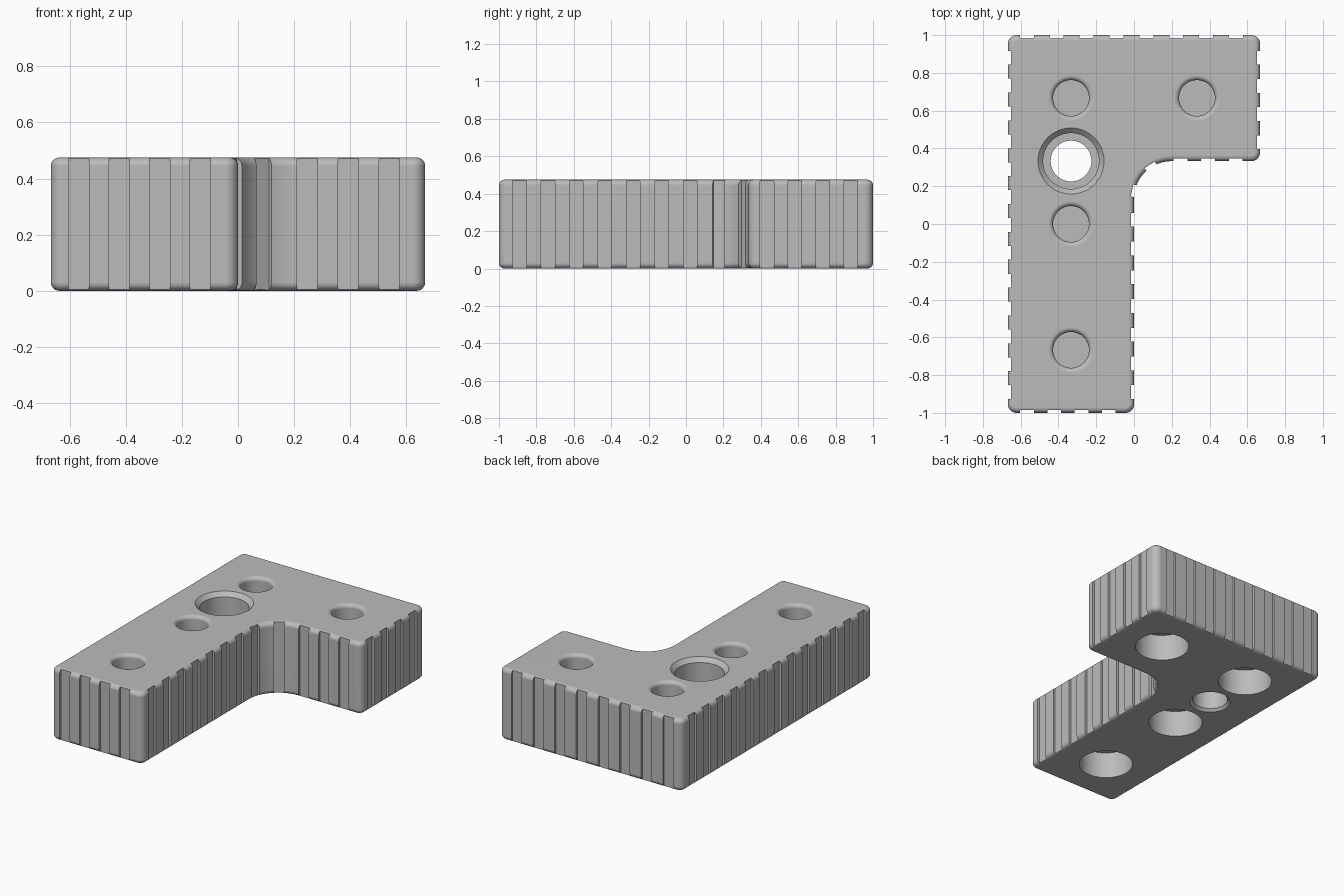
import bpy, bmesh
from math import cos, sin, pi, radians
from mathutils import Matrix, Vector

cube = bpy.data.objects.get("Cube")
if cube:
    bpy.data.objects.remove(cube, do_unlink=True)

HEIGHT, HALF_W, HALF_L = 0.475, 0.667, 1.0
ARM_Y = 0.333          # inner edge of the short arm
CORNER, EDGE, FILLET = 0.045, 0.03, 0.2
GROOVE_W, GROOVE_D = 0.073, 0.015


def skin(bm, loops):
    """Bridge a stack of equal loops and cap both ends."""
    rings = [[bm.verts.new(p) for p in loop] for loop in loops]
    n = len(rings[0])
    for a, b in zip(rings, rings[1:]):
        for i in range(n):
            j = (i + 1) % n
            bm.faces.new((a[i], a[j], b[j], b[i]))
    bm.faces.new(rings[0][::-1])
    bm.faces.new(rings[-1])


def make_object(name, bm):
    bmesh.ops.recalc_face_normals(bm, faces=bm.faces)
    mesh = bpy.data.meshes.new(name)
    bm.to_mesh(mesh)
    bm.free()
    obj = bpy.data.objects.new(name, mesh)
    bpy.context.collection.objects.link(obj)
    return obj


def outline(inset, z):
    """L-shaped outline with rounded corners, shrunk by the inset."""
    c, r = CORNER, CORNER - inset
    arcs = [(-HALF_W + c, -HALF_L + c, 180, 270, r),
            (-c, -HALF_L + c, 270, 360, r),
            (FILLET, ARM_Y - FILLET, 180, 90, FILLET + inset),
            (HALF_W - c, ARM_Y + c, 270, 360, r),
            (HALF_W - c, HALF_L - c, 0, 90, r),
            (-HALF_W + c, HALF_L - c, 90, 180, r)]
    points = []
    for x, y, a0, a1, rad in arcs:
        steps = 12
        for i in range(steps + 1):
            a = radians(a0 + (a1 - a0) * i / steps)
            points.append((x + rad * cos(a), y + rad * sin(a), z))
    return points


# Body with rounded top and bottom rims
bm = bmesh.new()
quarter = [i * pi / 12 for i in range(7)]
rim = [(EDGE * (1 - sin(a)), EDGE * (1 - cos(a))) for a in quarter]
layers = [outline(d, z) for d, z in rim]
layers += [outline(d, HEIGHT - z) for d, z in reversed(rim)]
skin(bm, layers)
body = make_object("l_shaped_block", bm)

# Grip grooves, as boxes along every side
cut = bmesh.new()


def groove(x, y, angle, width=GROOVE_W):
    reach = 0.06
    place = (Matrix.Translation((x, y, HEIGHT / 2)) @ Matrix.Rotation(radians(angle), 4, 'Z')
             @ Matrix.Translation((reach / 2 - GROOVE_D, 0, 0))
             @ Matrix.Diagonal((reach, width, HEIGHT * 2, 1)))
    bmesh.ops.create_cube(cut, size=1, matrix=place)


def groove_row(start, end, count, angle):
    a, b = Vector(start), Vector(end)
    for i in range(count):
        p = a.lerp(b, i / (count - 1))
        groove(p.x, p.y, angle)


groove_row((-HALF_W, -0.89), (-HALF_W, 0.88), 13, 180)
groove_row((HALF_W, 0.433), (HALF_W, 0.88), 4, 0)
groove_row((0, -0.89), (0, 0.022), 7, 0)
groove_row((-0.567, -HALF_L), (-0.134, -HALF_L), 4, -90)
groove_row((-0.567, HALF_L), (0.54, HALF_L), 8, 90)
groove_row((0.246, ARM_Y), (0.539, ARM_Y), 3, -90)
for a in (168, 123):
    t = radians(a)
    groove(FILLET + FILLET * cos(t), ARM_Y - FILLET + FILLET * sin(t), a + 180, 0.064)


# Round holes, as turned profiles
def turned(x, y, profile, sides=48):
    skin(cut, [[(x + r * cos(2 * pi * i / sides), y + r * sin(2 * pi * i / sides), z)
                for i in range(sides)] for r, z in profile])


SOCKET_R, SOCKET_RIM = 0.095, 0.025
socket = [(SOCKET_R, HEIGHT - 0.18)]
socket += [(SOCKET_R + SOCKET_RIM * (1 - cos(a)), HEIGHT - SOCKET_RIM * (1 - sin(a)))
           for a in quarter]
socket.append((SOCKET_R + SOCKET_RIM, HEIGHT + 0.1))
pocket = [(0.165, -0.1), (0.165, 0.175)]
for x, y in ((-1, 2), (1, 2), (-1, 0), (-1, -2)):
    turned(x / 3, y / 3, socket)
    turned(x / 3, y / 3, pocket)

# Stepped through hole with chamfered ends
turned(-1 / 3, 1 / 3, [(0.125, -0.1), (0.125, 0), (0.108, 0.017), (0.108, 0.2), (0.148, 0.2),
                       (0.148, HEIGHT - 0.027), (0.175, HEIGHT), (0.175, HEIGHT + 0.1)])
cutter = make_object("groove_and_hole_cutter", cut)
cutter.hide_render = True

# Carve, then remove the cutter
mod = body.modifiers.new("carve", 'BOOLEAN')
mod.operation, mod.solver, mod.object = 'DIFFERENCE', 'EXACT', cutter
graph = bpy.context.evaluated_depsgraph_get()
carved = bpy.data.meshes.new_from_object(body.evaluated_get(graph))
body.modifiers.clear()
body.data = carved
bpy.data.objects.remove(cutter, do_unlink=True)

# Grey plastic
grey = bpy.data.materials.new("plain_grey")
grey.use_nodes = True
colour = (0.5, 0.5, 0.5, 1)
grey.diffuse_color = colour
grey.node_tree.nodes["Principled BSDF"].inputs["Base Color"].default_value = colour
carved.materials.clear()
carved.materials.append(grey)

# Smooth rounded faces, crisp edges
bpy.ops.object.select_all(action='DESELECT')
body.select_set(True)
bpy.context.view_layer.objects.active = body
bpy.ops.object.shade_smooth_by_angle(angle=radians(30))
weighted = body.modifiers.new("even_normals", 'WEIGHTED_NORMAL')
weighted.keep_sharp = True
